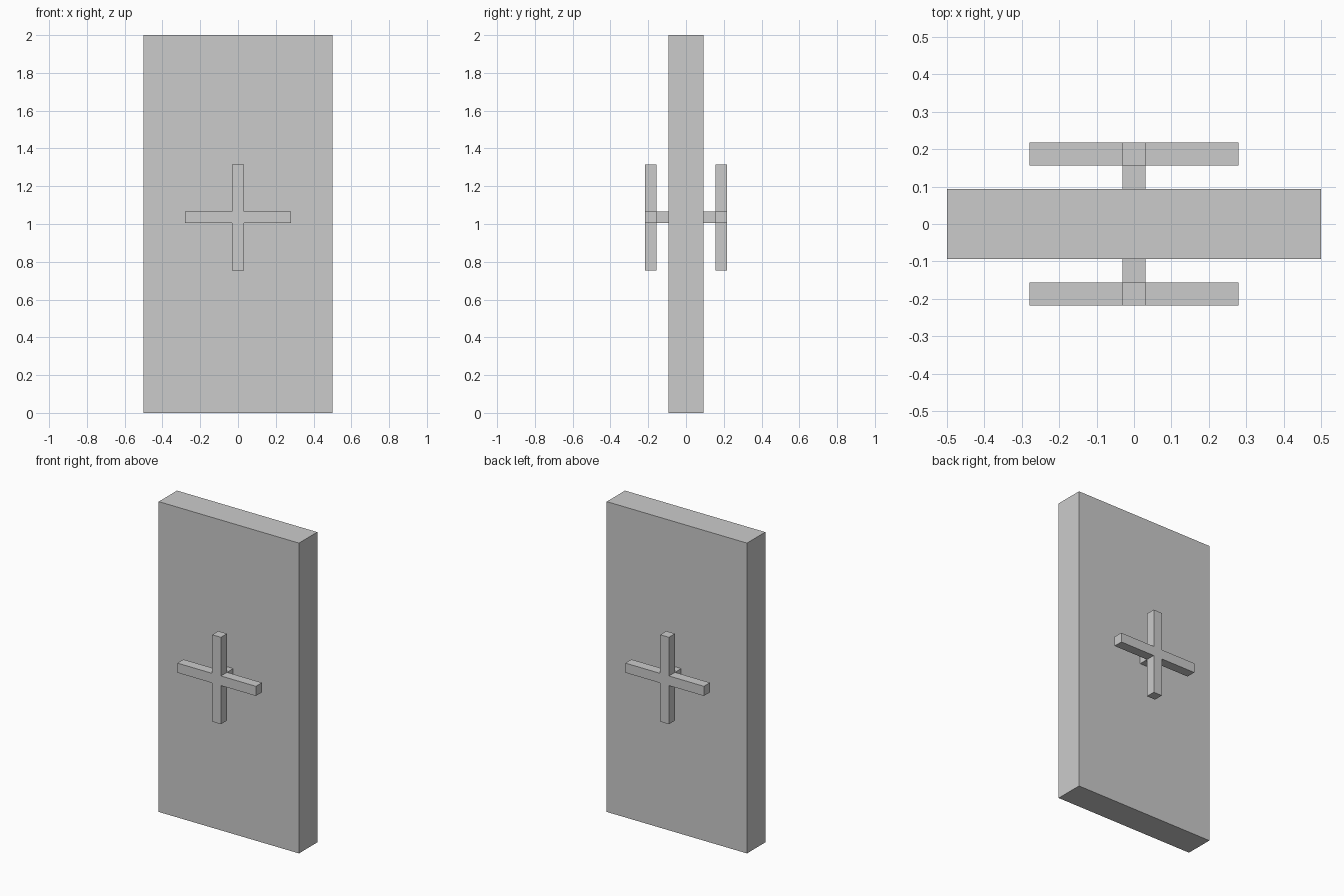
import bpy, bmesh

if "Cube" in bpy.data.objects:
    bpy.data.objects.remove(bpy.data.objects["Cube"])

T, A = 0.031, 0.28        # bar half thickness, arm half length
ZC = 1.035                # handle centre height
SLAB, STEM, OUT = 0.093, 0.156, 0.218   # y of slab face, cross back, cross front


def extrude_profile(name, points, y0, y1):
    """Prism from an (x, z) outline, running from y0 to y1."""
    bm = bmesh.new()
    face = bm.faces.new([bm.verts.new((x, y0, z)) for x, z in points])
    ext = bmesh.ops.extrude_face_region(bm, geom=[face])
    verts = [v for v in ext["geom"] if isinstance(v, bmesh.types.BMVert)]
    bmesh.ops.translate(bm, vec=(0, y1 - y0, 0), verts=verts)
    bmesh.ops.recalc_face_normals(bm, faces=bm.faces)
    mesh = bpy.data.meshes.new(name)
    bm.to_mesh(mesh)
    bm.free()
    obj = bpy.data.objects.new(name, mesh)
    bpy.context.collection.objects.link(obj)
    return obj


def rect(hx, z0, z1):
    return [(-hx, z0), (hx, z0), (hx, z1), (-hx, z1)]


# Door slab
extrude_profile("door_panel", rect(0.5, 0, 2), -SLAB, SLAB)

# Cross outline: one quarter repeated by 90 degree turns
cross, quarter = [], [(T, T), (A - 0, T), (A, -T)]
quarter = [(A, -T), (A, T), (T, T)]
for _ in range(4):
    cross += [(x, z + ZC) for x, z in quarter]
    quarter = [(-z, x) for x, z in quarter]

# Cross handle and its stem on both sides
for side, s in (("front", -1), ("back", 1)):
    extrude_profile(side + "_handle_stem", rect(T, ZC - T, ZC + T), s * SLAB, s * STEM)
    extrude_profile(side + "_cross_handle", cross, s * STEM, s * OUT)
